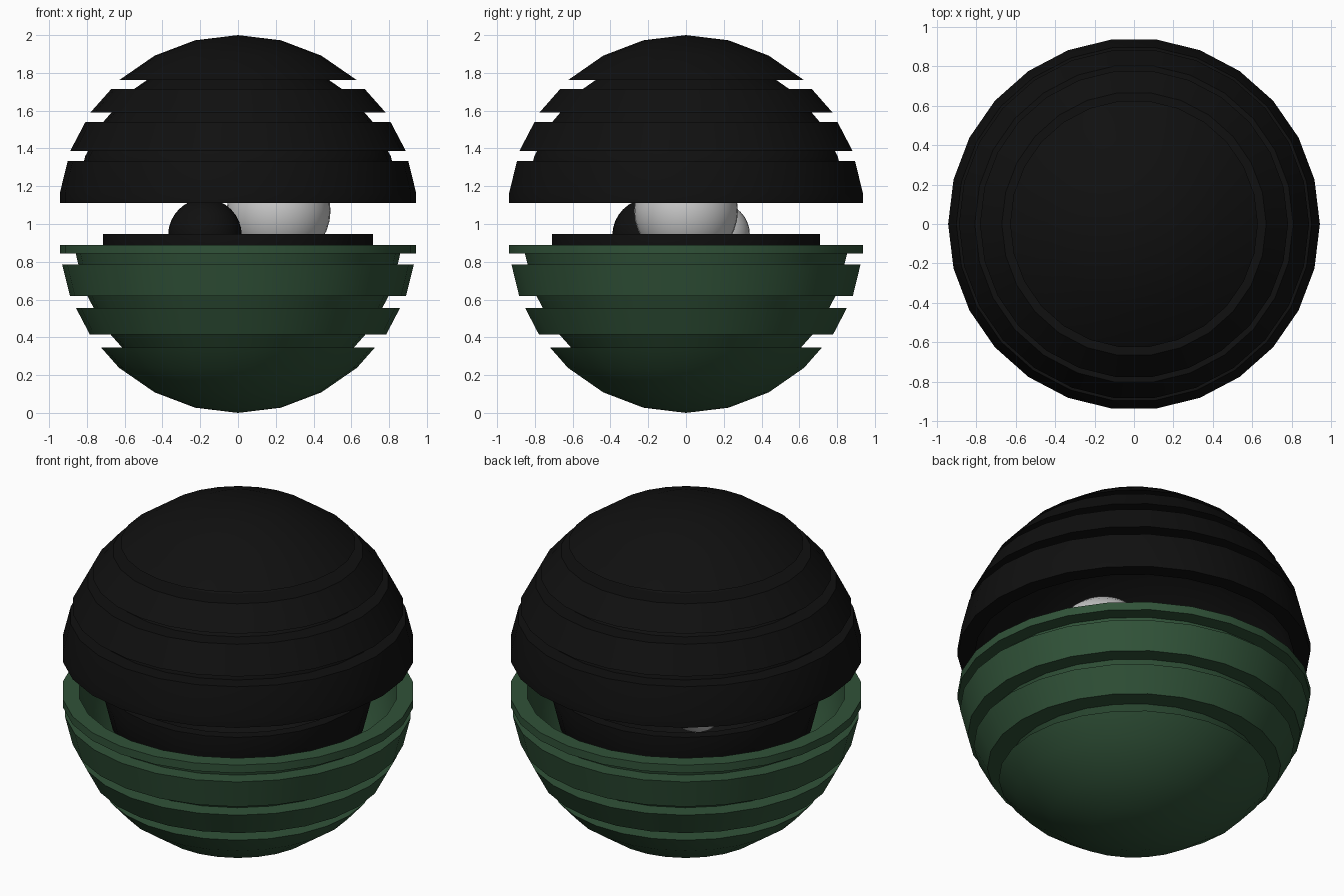
import bpy, bmesh, math

if "Cube" in bpy.data.objects:
    bpy.data.objects.remove(bpy.data.objects["Cube"])

SEG = 26
STEP = 2 * math.pi / SEG


def material(name, rgb):
    m = bpy.data.materials.new(name)
    m.diffuse_color = (*rgb, 1)
    m.use_nodes = True
    m.node_tree.nodes["Principled BSDF"].inputs["Base Color"].default_value = m.diffuse_color
    return m


BLACK = material("black", (0.005, 0.005, 0.005))
GREEN = material("dark_green", (0.03, 0.085, 0.04))


def finish(name, bm, mat, angle=30):
    bmesh.ops.recalc_face_normals(bm, faces=bm.faces)
    me = bpy.data.meshes.new(name)
    bm.to_mesh(me)
    bm.free()
    ob = bpy.data.objects.new(name, me)
    bpy.context.collection.objects.link(ob)
    if mat:
        me.materials.append(mat)
    bpy.ops.object.select_all(action='DESELECT')
    ob.select_set(True)
    bpy.context.view_layer.objects.active = ob
    bpy.ops.object.shade_smooth_by_angle(angle=math.radians(angle))
    return ob


def radius_at(r, h):
    """Radius of a faceted sphere of radius r at height h above its centre."""
    a = math.acos(max(-1, min(1, h / r)))
    k = math.floor(a / STEP)
    r0, h0 = r * math.sin(k * STEP), r * math.cos(k * STEP)
    r1, h1 = r * math.sin((k + 1) * STEP), r * math.cos((k + 1) * STEP)
    return r0 + (r1 - r0) * (h0 - h) / (h0 - h1)


def arc(r, hi, lo):
    """Profile points from height hi down to lo, including sphere rings."""
    rings = [r * math.cos(k * STEP) for k in range(1, SEG // 2)]
    hs = [hi] + [h for h in rings if lo + 0.006 < h < hi - 0.006] + [lo]
    return [(0 if h >= r else radius_at(r, h), h) for h in hs]


def half_shell(name, centre, sign, cut, r_out, r_in, grooves, mat):
    """Lathed hollow hemisphere; grooves are (far, near) heights from the centre."""
    profile, top = [], r_out
    for far, near in grooves:
        profile += arc(r_out, top, far)
        profile += arc(r_in + 0.006, far, near)
        top = near
    profile += arc(r_out, top, cut)
    profile += arc(r_in, r_in, cut)[::-1]
    bm = bmesh.new()
    vs = [bm.verts.new((x, 0, centre + sign * h)) for x, h in profile]
    es = [bm.edges.new(p) for p in zip(vs, vs[1:])]
    bmesh.ops.spin(bm, geom=vs + es, cent=(0, 0, 0), axis=(0, 0, 1),
                   angle=2 * math.pi, steps=SEG, use_duplicate=False)
    bmesh.ops.remove_doubles(bm, verts=bm.verts, dist=0.0005)
    return finish(name, bm, mat)


def ball(name, loc, r, mat=None):
    bm = bmesh.new()
    bmesh.ops.create_uvsphere(bm, u_segments=32, v_segments=16, radius=r)
    bmesh.ops.translate(bm, verts=bm.verts, vec=loc)
    return finish(name, bm, mat)


# Outer capsule halves with stepped ring grooves
half_shell("upper_shell", 1.05, 1, 0.06, 0.95, 0.86,
           [(0.712, 0.665), (0.54, 0.49), (0.337, 0.283)], BLACK)
half_shell("lower_shell", 0.95, -1, 0.06, 0.95, 0.86,
           [(0.605, 0.535), (0.395, 0.33), (0.165, 0.107)], GREEN)

# Inner bowl holding the balls
half_shell("inner_bowl", 0.95, -1, 0.003, 0.72, 0.66, [], BLACK)

# Balls
ball("large_ball", (0.215, 0, 1.07), 0.275)
ball("dark_ball", (-0.175, -0.195, 0.94), 0.195, BLACK)
ball("small_ball", (-0.19, 0.17, 0.945), 0.168)
